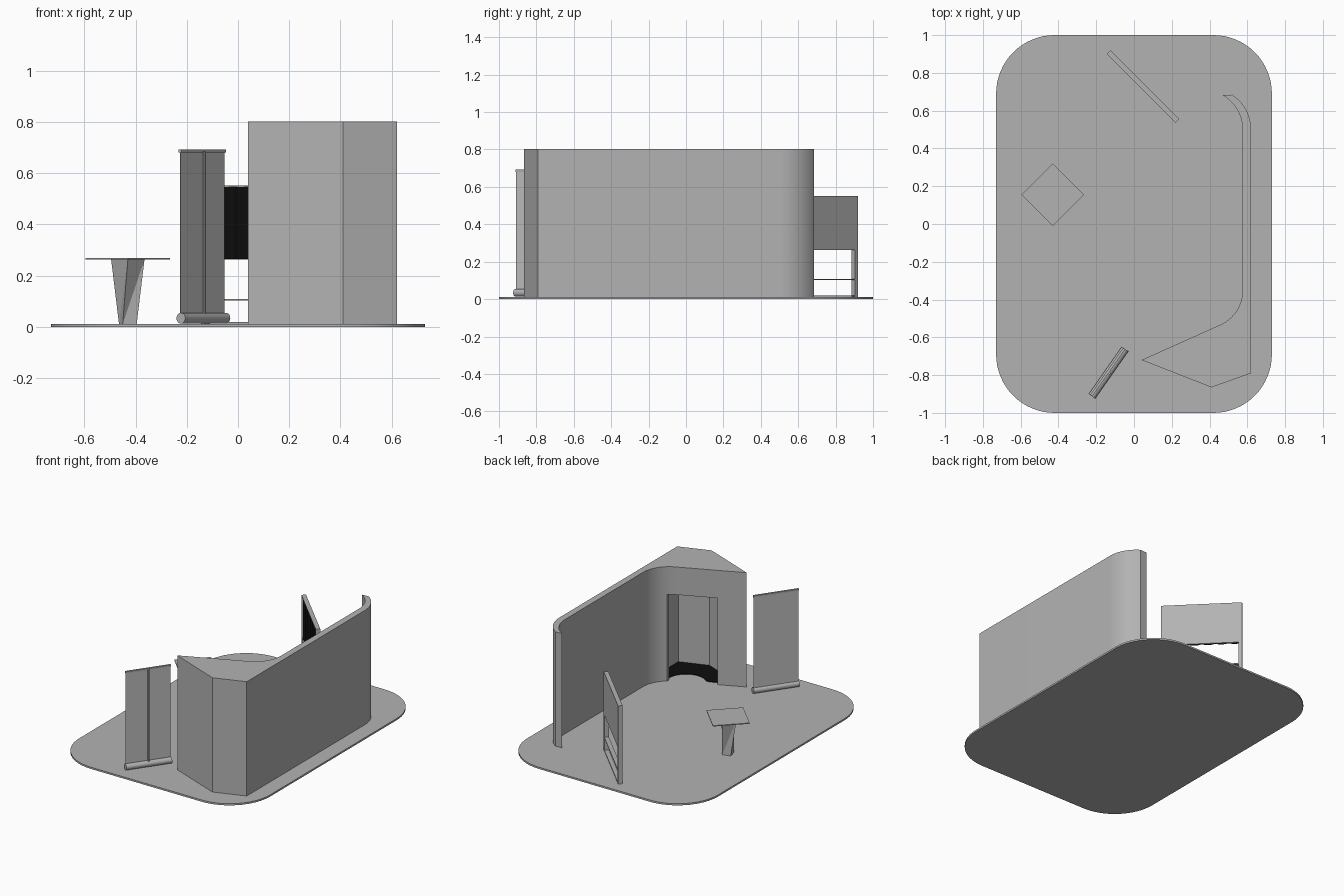
import bpy, bmesh, math
from mathutils import Vector, Matrix

if "Cube" in bpy.data.objects:
    bpy.data.objects.remove(bpy.data.objects["Cube"])


def material(name, r, g, b):
    m = bpy.data.materials.new(name)
    m.diffuse_color = (r, g, b, 1)
    m.use_nodes = True
    m.node_tree.nodes["Principled BSDF"].inputs["Base Color"].default_value = m.diffuse_color
    return m


GREY = material("grey", 0.45, 0.45, 0.45)
LIGHT = material("light grey", 0.55, 0.55, 0.55)
BLACK = material("black", 0.004, 0.004, 0.004)


def finish(bm, name, mat, matrix=None, smooth=False):
    bmesh.ops.recalc_face_normals(bm, faces=bm.faces)
    if matrix:
        bm.transform(matrix)
    me = bpy.data.meshes.new(name)
    bm.to_mesh(me)
    bm.free()
    me.materials.append(mat)
    ob = bpy.data.objects.new(name, me)
    bpy.context.collection.objects.link(ob)
    if smooth:
        select(ob)
        bpy.ops.object.shade_smooth_by_angle(angle=math.radians(25))
    return ob


def select(ob):
    bpy.ops.object.select_all(action='DESELECT')
    ob.select_set(True)
    bpy.context.view_layer.objects.active = ob


def prism(name, pts, z0, z1, mat, matrix=None, smooth=False):
    bm = bmesh.new()
    face = bm.faces.new([bm.verts.new((x, y, z0)) for x, y in pts])
    ext = bmesh.ops.extrude_face_region(bm, geom=[face])
    for v in ext["geom"]:
        if isinstance(v, bmesh.types.BMVert):
            v.co.z = z1
    return finish(bm, name, mat, matrix, smooth)


def box(name, x0, x1, y0, y1, z0, z1, mat, matrix=None):
    return prism(name, [(x0, y0), (x1, y0), (x1, y1), (x0, y1)], z0, z1, mat, matrix)


def rod(name, p, q, radius, mat, matrix=None, sides=20):
    p, q = Vector(p), Vector(q)
    bm = bmesh.new()
    bmesh.ops.create_cone(bm, cap_ends=True, segments=sides, radius1=radius,
                          radius2=radius, depth=(q - p).length)
    rot = (q - p).to_track_quat('Z', 'Y').to_matrix().to_4x4()
    bm.transform(Matrix.Translation((p + q) / 2) @ rot)
    return finish(bm, name, mat, matrix, True)


def arc(cx, cy, r, a0, a1, n):
    return [(cx + r * math.cos(math.radians(a0 + (a1 - a0) * i / n)),
             cy + r * math.sin(math.radians(a0 + (a1 - a0) * i / n))) for i in range(n + 1)]


def place(x, y, angle):
    return Matrix.Translation((x, y, 0)) @ Matrix.Rotation(angle, 4, 'Z')


# platform with rounded corners
base = []
for k, (sx, sy) in enumerate([(1, 1), (-1, 1), (-1, -1), (1, -1)]):
    base += arc(sx * 0.42, sy * 0.69, 0.31, 90 * k, 90 * k + 90, 16)
prism("platform", base, 0, 0.012, GREY, smooth=True)

# curved back wall and storage room as one solid outline
outline = [(0.04, -0.72), (0.41, -0.865), (0.62, -0.79)]
outline += arc(0.40, 0.5, 0.22, 0, 57, 12)
outline += arc(0.365, 0.5, 0.21, 60, 0, 12)
outline += arc(0.375, -0.351, 0.20, 0, -66, 14)
wall = prism("booth_wall", outline, 0.012, 0.795, GREY)

# hollow out the room and cut the doorway
room = [(0.10, -0.717), (0.41, -0.843), (0.602, -0.776), (0.602, -0.42),
        (0.56, -0.46), (0.515, -0.52), (0.46, -0.555)]
door = [(0.17, -0.553), (0.25, -0.733), (0.50, -0.62), (0.50, -0.43)]
for name, pts, top in (("room_cutter", room, 0.78), ("door_cutter", door, 0.61)):
    cutter = prism(name, pts, -0.05, top, GREY)
    cutter.hide_render = True
    mod = wall.modifiers.new(name, 'BOOLEAN')
    mod.operation, mod.solver, mod.object = 'DIFFERENCE', 'EXACT', cutter
    select(wall)
    bpy.ops.object.modifier_apply(modifier=name)
    bpy.data.objects.remove(cutter)
select(wall)
bpy.ops.object.shade_smooth_by_angle(angle=math.radians(20))

# thin cap along the wall top and the room roof
prism("wall_cap", outline, 0.795, 0.802, GREY, smooth=True)

# black room floor with a curved front edge
carpet = [(0.10, -0.717), (0.41, -0.843), (0.602, -0.776), (0.602, -0.47), (0.515, -0.53)]
carpet += arc(0.385, -0.55, 0.13, -10, -135, 12) + [(0.22, -0.668)]
prism("room_floor", carpet, 0.012, 0.016, BLACK)

# table: thin square top on a twisted, tapered column
table = Matrix.Translation((-0.43, 0.155, 0))
prism("table_top", arc(0, 0, 0.165, 0, 270, 3), 0.262, 0.268, GREY, table)
bm = bmesh.new()
rings = [[bm.verts.new((x, y, z)) for x, y in arc(0, 0, r, a, a + 270, 3)]
         for r, a, z in ((0.040, -30, 0.012), (0.065, 0, 0.262))]
for ring in rings:
    bm.faces.new(ring)
for i in range(4):
    j = (i + 1) % 4
    bm.faces.new((rings[0][i], rings[0][j], rings[1][j]))
    bm.faces.new((rings[0][i], rings[1][j], rings[1][i]))
finish(bm, "table_column", GREY, table)

# roll-up banner: local x runs along it, local +y is its front
banner = place(-0.135, -0.787, math.atan2(0.25, 0.175))
rod("banner_base", (-0.153, 0, 0.034), (0.153, 0, 0.034), 0.021, GREY, banner)
box("banner_sheet", -0.15, 0.15, 0.004, 0.007, 0.05, 0.685, LIGHT, banner)
box("banner_top_rail", -0.152, 0.152, -0.002, 0.012, 0.68, 0.692, GREY, banner)
rod("banner_pole", (0, -0.006, 0.05), (0, -0.006, 0.685), 0.006, GREY, banner, 10)

# display stand: local x runs along it, local -y is its front
stand = place(0.0475, 0.7275, math.atan2(-0.365, 0.365))
H, T = 0.258, 0.0145
box("stand_back_panel", -H, H, T - 0.008, T, 0.262, 0.552, GREY, stand)
ripple = [(H - 0.004, T - 0.008), (-H + 0.004, T - 0.008)]
for i in range(48):
    ripple.append((-H + 0.004 + (2 * H - 0.008) * i / 47,
                   -0.001 - 0.012 * abs(math.sin(math.pi * 6 * i / 47))))
prism("stand_black_front", ripple, 0.265, 0.546, BLACK, stand)
box("stand_top_rail", -H, H, -T, T, 0.546, 0.552, GREY, stand)
for side, s in (("left", -1), ("right", 1)):
    x0, x1 = sorted((s * H, s * (H - 0.022)))
    box(side + "_stand_leg", x0, x1, -T, T, 0.012, 0.264, GREY, stand)
    x0, x1 = sorted((s * H, s * (H - 0.004)))
    box(side + "_stand_edge", x0, x1, -T, T, 0.262, 0.55, GREY, stand)
for name, z in (("lower", 0.013), ("middle", 0.102)):
    box(name + "_stand_shelf", -H, H, -T, T, z, z + 0.006, GREY, stand)
